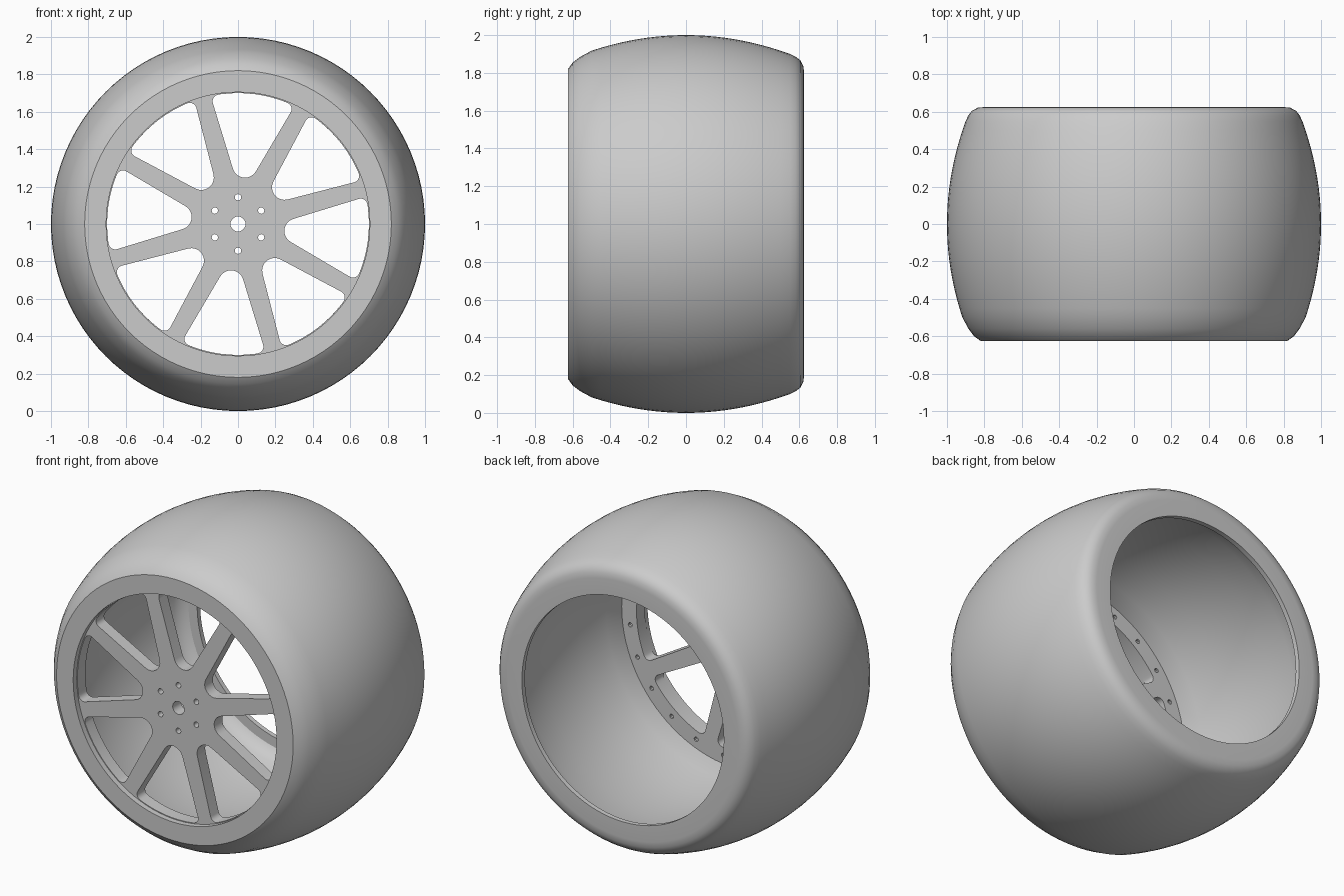
import bpy, bmesh
from math import sin, cos, tan, radians, pi
from mathutils import Vector, Matrix

cube = bpy.data.objects.get("Cube")
if cube:
    bpy.data.objects.remove(cube, do_unlink=True)

gray = bpy.data.materials.new("plain gray")
gray.use_nodes = True
gray.diffuse_color = (0.6, 0.6, 0.6, 1)
gray.node_tree.nodes["Principled BSDF"].inputs["Base Color"].default_value = (0.6, 0.6, 0.6, 1)


def polar(r, a):
    return Vector((r * cos(a), r * sin(a), 0))


def activate(ob):
    bpy.ops.object.select_all(action='DESELECT')
    ob.select_set(True)
    bpy.context.view_layer.objects.active = ob


def lathe(name, profile, segments=96):
    """Spin a closed (y, radius) profile about the wheel axle."""
    bm = bmesh.new()
    rings = []
    for i in range(segments):
        d = polar(1, 2 * pi * i / segments)
        rings.append([bm.verts.new((r * d.x, y, 1 + r * d.y)) for y, r in profile])
    n = len(profile)
    for i, ring in enumerate(rings):
        nxt = rings[(i + 1) % segments]
        for j in range(n):
            k = (j + 1) % n
            bm.faces.new((ring[j], ring[k], nxt[k], nxt[j]))
    bmesh.ops.recalc_face_normals(bm, faces=bm.faces)
    mesh = bpy.data.meshes.new(name)
    bm.to_mesh(mesh)
    bm.free()
    mesh.materials.append(gray)
    ob = bpy.data.objects.new(name, mesh)
    bpy.context.collection.objects.link(ob)
    activate(ob)
    bpy.ops.object.shade_smooth_by_angle(angle=radians(32))


def circle(r, count, center=Vector((0, 0, 0))):
    return [center + polar(r, 2 * pi * i / count) for i in range(count)]


def fillet(prev, corner, nxt, cut, steps=8):
    """Round a corner with an arc that starts `cut` away from it."""
    a, b = (prev - corner).normalized(), (nxt - corner).normalized()
    half = a.angle(b) / 2
    radius = cut * tan(half)
    center = corner + (a + b).normalized() * cut / cos(half)
    v0 = (corner + a * cut - center).normalized()
    v1 = (corner + b * cut - center).normalized()
    return [center + v0.slerp(v1, i / steps).normalized() * radius for i in range(steps + 1)]


def window(angle):
    """Rounded wedge between two spokes."""
    t, inset = radians(18.8), radians(4.5)
    apex = polar(0.15, 0)
    low, high = polar(0.70, -t), polar(0.70, t)
    arc = [polar(0.70, (t - inset) * (i / 5 - 1)) for i in range(11)]
    pts = fillet(high, apex, low, 0.153)
    pts += fillet(apex, low, arc[0], 0.04)
    pts += arc
    pts += fillet(arc[-1], high, apex, 0.04)
    turn = Matrix.Rotation(angle, 3, 'Z')
    return [turn @ p for p in pts]


# Barrel-shaped shell: front lip, arched tread, rounded back shoulder, hollow inside
front_edge = [(-0.625, 0.82), (-0.60, 0.855), (-0.56, 0.885)]
tread = [(y / 20, 1 - 0.33 * (y / 20) ** 2) for y in range(-10, 12)]
shoulder = [(0.58, 0.886), (0.605, 0.867), (0.622, 0.835), (0.625, 0.80)]
inner = [(0.625, 0.70), (0.595, 0.70), (0.595, 0.76), (0.575, 0.79), (0.53, 0.815),
         (0.40, 0.847), (0.20, 0.873), (0, 0.88), (-0.20, 0.868), (-0.40, 0.832),
         (-0.52, 0.80), (-0.59, 0.80), (-0.59, 0.705), (-0.625, 0.705)]
lathe("tire_shell", front_edge + tread + shoulder + inner)

# Spoked disc outline with windows, axle hole, lug holes and flange holes
outlines = [circle(0.81, 96), circle(0.04, 24)]
outlines += [window(radians(38.25 + 45 * i)) for i in range(8)]
outlines += [circle(0.017, 12, polar(0.143, radians(30 + 60 * i))) for i in range(6)]
outlines += [circle(0.014, 10, polar(0.75, radians(7.5 + 15 * i))) for i in range(24)]

curve = bpy.data.curves.new("spoked_disc", 'CURVE')
curve.dimensions = '2D'
curve.fill_mode = 'BOTH'
curve.extrude = 0.04
for pts in outlines:
    spline = curve.splines.new('POLY')
    spline.points.add(len(pts) - 1)
    for sp, p in zip(spline.points, pts):
        sp.co = (p.x, p.y, 0, 1)
    spline.use_cyclic_u = True
curve.materials.append(gray)

disc = bpy.data.objects.new("spoked_disc", curve)
bpy.context.collection.objects.link(disc)
disc.location = (0, -0.55, 1)
disc.rotation_euler = (pi / 2, 0, 0)
activate(disc)
bpy.ops.object.convert(target='MESH')
disc = bpy.context.view_layer.objects.active
disc.name = "spoked_disc"

# Weld the caps to the walls, then shade round walls smooth
bm = bmesh.new()
bm.from_mesh(disc.data)
bmesh.ops.remove_doubles(bm, verts=bm.verts, dist=0.0001)
bmesh.ops.recalc_face_normals(bm, faces=bm.faces)
bm.to_mesh(disc.data)
bm.free()
activate(disc)
bpy.ops.object.shade_smooth_by_angle(angle=radians(32))
